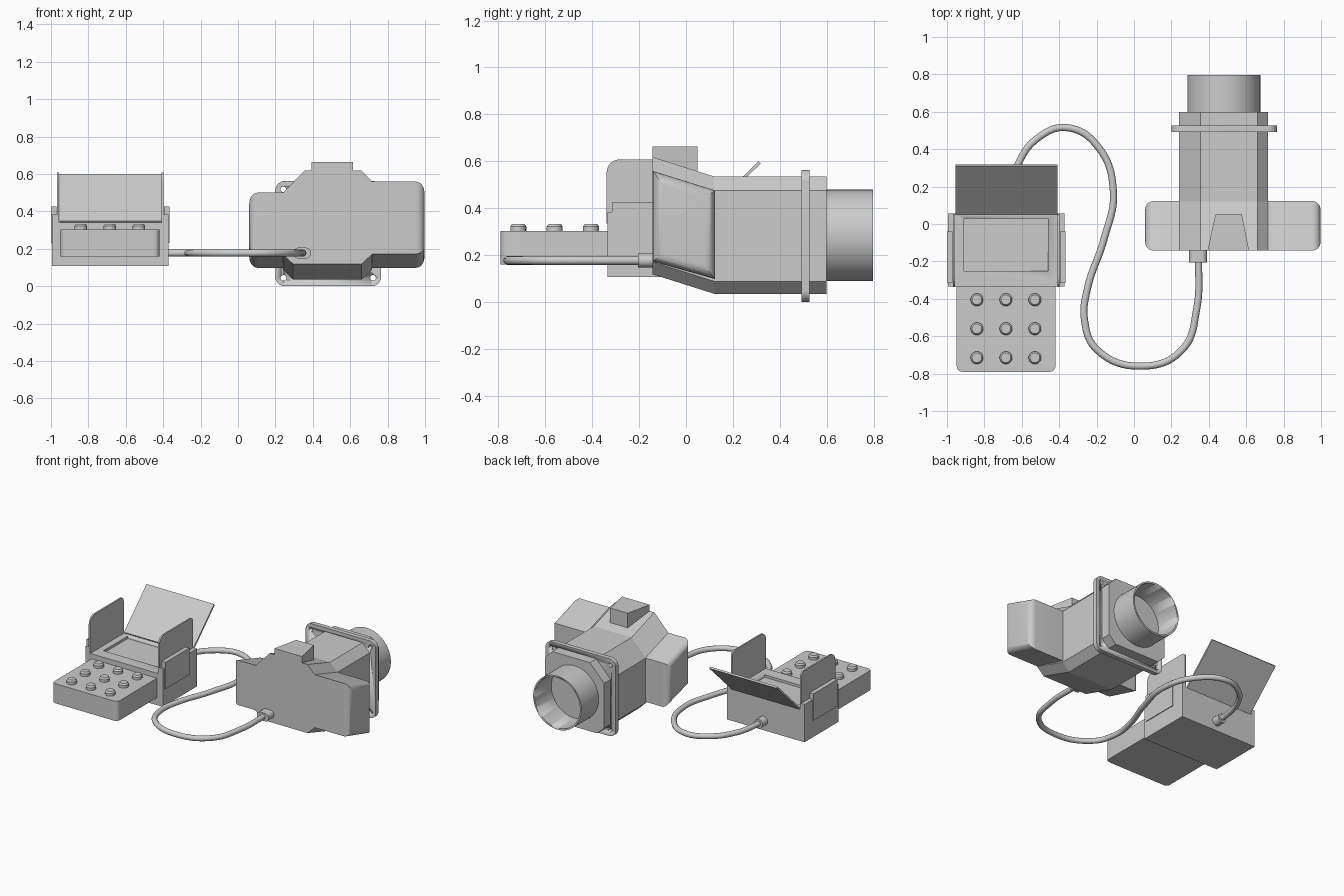
import bpy, bmesh, math
from mathutils import Vector

if "Cube" in bpy.data.objects:
    bpy.data.objects.remove(bpy.data.objects["Cube"])


def finish(name, bm, smooth=True):
    bmesh.ops.recalc_face_normals(bm, faces=bm.faces)
    me = bpy.data.meshes.new(name)
    bm.to_mesh(me)
    bm.free()
    ob = bpy.data.objects.new(name, me)
    bpy.context.collection.objects.link(ob)
    if smooth:
        bpy.ops.object.select_all(action='DESELECT')
        ob.select_set(True)
        bpy.context.view_layer.objects.active = ob
        bpy.ops.object.shade_smooth_by_angle(angle=math.radians(32))
    return ob


def loft_bm(ring_a, ring_b):
    bm = bmesh.new()
    a = [bm.verts.new(p) for p in ring_a]
    b = [bm.verts.new(p) for p in ring_b]
    n = len(a)
    for i in range(n):
        j = (i + 1) % n
        bm.faces.new((a[i], a[j], b[j], b[i]))
    bm.faces.new(a[::-1])
    bm.faces.new(b)
    return bm


def prism(name, pts, axis, lo, hi):
    # 2D profile extruded along one axis
    def place(p, h):
        q = list(p)
        q.insert(axis, h)
        return q
    return finish(name, loft_bm([place(p, lo) for p in pts], [place(p, hi) for p in pts]))


def box(name, x0, x1, y0, y1, z0, z1):
    return prism(name, [(x0, y0), (x1, y0), (x1, y1), (x0, y1)], 2, z0, z1)


def rounded_rect(u0, u1, v0, v1, radii, seg=6):
    # radii order: (u0,v0) (u1,v0) (u1,v1) (u0,v1)
    c = [Vector(p) for p in ((u0, v0), (u1, v0), (u1, v1), (u0, v1))]
    out = []
    for i, r in enumerate(radii):
        p = c[i]
        if r == 0:
            out.append(tuple(p))
            continue
        d1, d2 = (c[i - 1] - p).normalized(), (c[(i + 1) % 4] - p).normalized()
        for k in range(seg + 1):
            t = k / seg * math.pi / 2
            out.append(tuple(p + r * (d1 + d2) - r * (d2 * math.cos(t) + d1 * math.sin(t))))
    return out


def circle(u, v, r, n=32):
    return [(u + r * math.cos(2 * math.pi * i / n), v + r * math.sin(2 * math.pi * i / n)) for i in range(n)]


def cut(ob, cutter):
    m = ob.modifiers.new('cut', 'BOOLEAN')
    m.object, m.operation, m.solver = cutter, 'DIFFERENCE', 'EXACT'
    bpy.context.view_layer.objects.active = ob
    bpy.ops.object.modifier_apply(modifier=m.name)
    bpy.data.objects.remove(cutter)


# Monitor box with sunken screen
body = box('monitor_body', -0.963, -0.402, -0.335, 0.055, 0.107, 0.34)
cut(body, box('screen_cutter', -0.91, -0.46, -0.25, 0.03, 0.322, 0.4))

# Side walls, hinge plates and upright shade flaps
MID = -0.6825
for side, s in (('left', -1), ('right', 1)):
    def span(a, b):
        return sorted((MID + s * a, MID + s * b))
    box(side + '_monitor_wall', *span(0.28, 0.312), -0.335, 0.055, 0.107, 0.383)
    box(side + '_hinge_plate', *span(0.287, 0.3175), -0.315, -0.04, 0.23, 0.425)
    prism(side + '_shade_flap', rounded_rect(-0.338, 0.05, 0.335, 0.608, (0, 0, 0.03, 0.055)),
          0, *span(0.274, 0.285))

# Tilted rear shade
prism('rear_shade', [(0.05, 0.348), (0.058, 0.338), (0.318, 0.59), (0.31, 0.6)], 0, -0.955, -0.41)

# Keypad with three by three buttons
prism('keypad', rounded_rect(-0.948, -0.42, -0.79, -0.33, (0.03, 0.03, 0, 0)), 2, 0.16, 0.303)
for i in range(3):
    for j in range(3):
        x, y = -0.84 + 0.155 * i, -0.715 + 0.155 * j
        lower, upper = circle(x, y, 0.034, 20), circle(x, y, 0.026, 20)
        prism(f'button_{i}_{j}', lower, 2, 0.295, 0.322)
        finish(f'button_cap_{i}_{j}', loft_bm([(*p, 0.322) for p in lower], [(*p, 0.333) for p in upper]))

# Cable and its end fittings
path = [(-0.665, 0.05), (-0.655, 0.2), (-0.62, 0.32), (-0.52, 0.455), (-0.36, 0.515), (-0.19, 0.41),
        (-0.11, 0.17), (-0.16, -0.08), (-0.25, -0.35), (-0.265, -0.51), (-0.2, -0.67), (0.05, -0.76),
        (0.26, -0.67), (0.335, -0.455), (0.345, -0.2), (0.342, -0.13)]
cu = bpy.data.curves.new('cable', 'CURVE')
cu.dimensions = '3D'
cu.bevel_depth, cu.bevel_resolution, cu.resolution_u = 0.019, 4, 10
sp = cu.splines.new('BEZIER')
sp.bezier_points.add(len(path) - 1)
for bp, (x, y) in zip(sp.bezier_points, path):
    bp.co = (x, y, 0.177)
    bp.handle_left_type = bp.handle_right_type = 'AUTO'
bpy.context.collection.objects.link(bpy.data.objects.new('cable', cu))
prism('monitor_cable_fitting', circle(-0.665, 0.177, 0.033, 24), 1, 0.05, 0.115)
prism('camera_cable_fitting', rounded_rect(0.295, 0.39, 0.148, 0.206, (0.028,) * 4), 1, -0.205, -0.13)

# Camera body: chamfered section, front part slanting upwards
section = [(0.295, 0.035), (0.66, 0.035), (0.717, 0.088), (0.717, 0.476), (0.66, 0.535),
           (0.355, 0.535), (0.24, 0.415), (0.24, 0.088)]
LIFT, FRONT, KNEE = 0.083, -0.142, 0.12
prism('camera_barrel', section, 1, KNEE, 0.6)
finish('camera_front', loft_bm([(x, FRONT, z + LIFT) for x, z in section],
                               [(x, KNEE, z) for x, z in section]))

# Side housings with rounded outer edges
for name, inner, outer, top in (('left_housing', 0.28, 0.06, 0.417), ('right_housing', 0.69, 0.997, 0.476)):
    ring = [(inner, 0.098), (outer, 0.098), (outer, top), (inner, top)]
    bm = loft_bm([(x, FRONT, z + (LIFT if z > 0.2 else 0.075)) for x, z in ring],
                 [(x, KNEE + 0.003, z) for x, z in ring])
    edges = [e for e in bm.edges if all(abs(v.co.x - outer) < 1e-5 for v in e.verts)]
    bmesh.ops.bevel(bm, geom=edges, offset=0.045, segments=6, profile=0.5, affect='EDGES')
    finish(name, bm)

# Viewfinder block, narrowing to the back
prism('viewfinder_block', [(0.393, FRONT), (0.615, FRONT), (0.577, 0.05), (0.435, 0.05)], 2, 0.52, 0.664)

# Mounting flange with four bolt holes
flange = prism('mounting_flange', rounded_rect(0.2, 0.765, 0.0, 0.563, (0.05,) * 4), 1, 0.493, 0.526)
for x in (0.243, 0.722):
    for z in (0.045, 0.518):
        cut(flange, prism('hole_cutter', circle(x, z, 0.015, 16), 1, 0.45, 0.57))

# Open lens tube
lens = prism('lens_tube', circle(0.48, 0.284, 0.195, 64), 1, 0.59, 0.797)
cut(lens, prism('lens_cutter', circle(0.48, 0.284, 0.183, 64), 1, 0.605, 0.9))
